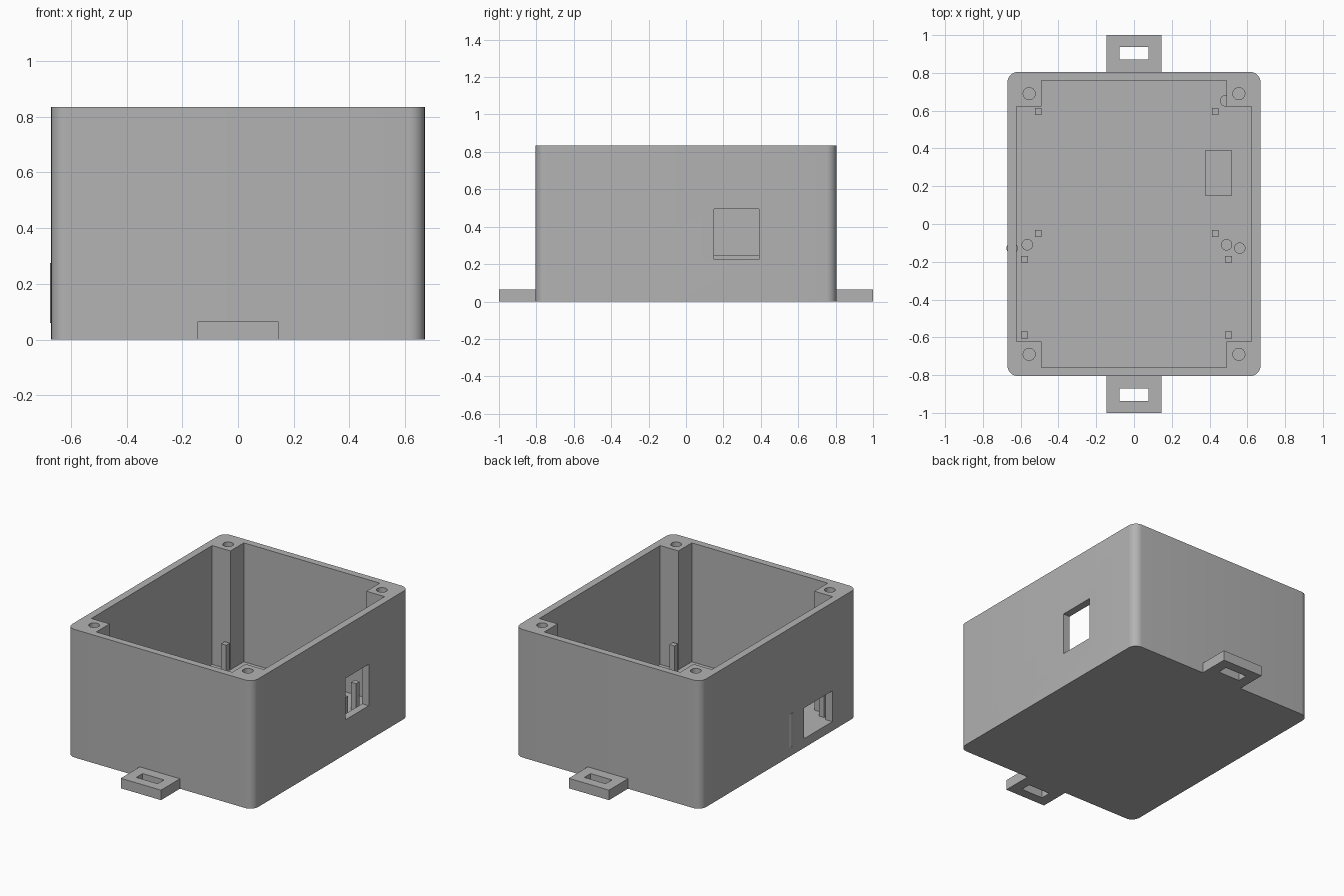
import bpy, bmesh
from math import sin, cos, pi, radians

if "Cube" in bpy.data.objects:
    bpy.data.objects.remove(bpy.data.objects["Cube"], do_unlink=True)

grey = bpy.data.materials.new("plastic grey")
grey.use_nodes = True
grey.diffuse_color = (0.45, 0.45, 0.45, 1)
grey.node_tree.nodes["Principled BSDF"].inputs["Base Color"].default_value = (0.45, 0.45, 0.45, 1)

HX, HY, H = 0.67, 0.805, 0.835      # outer half width, half depth, height
IX, IY = 0.622, 0.76                # cavity half sizes
BX, BY = 0.49, 0.622                # inner faces of the corner bosses
FLOOR = 0.06


def prism(name, points, z0, z1):
    """Extrude a closed outline upward."""
    bm = bmesh.new()
    face = bm.faces.new([bm.verts.new((x, y, z0)) for x, y in points])
    top = bmesh.ops.extrude_face_region(bm, geom=[face])["geom"]
    for v in top:
        if isinstance(v, bmesh.types.BMVert):
            v.co.z = z1
    bmesh.ops.recalc_face_normals(bm, faces=bm.faces)
    mesh = bpy.data.meshes.new(name)
    bm.to_mesh(mesh)
    bm.free()
    mesh.materials.append(grey)
    ob = bpy.data.objects.new(name, mesh)
    bpy.context.collection.objects.link(ob)
    return ob


def box(name, x0, x1, y0, y1, z0, z1):
    return prism(name, [(x0, y0), (x1, y0), (x1, y1), (x0, y1)], z0, z1)


def arc(cx, cy, r, start, sweep, n):
    return [(cx + r * cos(start + sweep * i / n), cy + r * sin(start + sweep * i / n))
            for i in range(n + 1)]


def cylinder(name, x, y, r, z0, z1):
    return prism(name, arc(x, y, r, 0, 2 * pi, 24)[:-1], z0, z1)


def select(ob):
    bpy.ops.object.select_all(action="DESELECT")
    ob.select_set(True)
    bpy.context.view_layer.objects.active = ob


def cut(target, cutter):
    cutter.hide_render = True
    mod = target.modifiers.new("cut", "BOOLEAN")
    mod.operation = "DIFFERENCE"
    mod.solver = "EXACT"
    mod.object = cutter
    select(target)
    bpy.ops.object.modifier_apply(modifier=mod.name)
    bpy.data.objects.remove(cutter, do_unlink=True)


def smooth(ob):
    select(ob)
    bpy.ops.object.shade_smooth_by_angle(angle=radians(30))


# Rounded outer case
R = 0.055
outline = []
for i, (sx, sy) in enumerate([(1, 1), (-1, 1), (-1, -1), (1, -1)]):
    outline += arc(sx * (HX - R), sy * (HY - R), R, i * pi / 2, pi / 2, 8)
case = prism("case", outline, 0, H)

# Cavity leaving a screw boss in every corner
quarter = [(IX, BY), (BX, BY), (BX, IY)]
cavity = quarter + [(-x, y) for x, y in reversed(quarter)]
cavity += [(-x, -y) for x, y in cavity]
cut(case, prism("cavity_cutter", cavity, FLOOR, H + 0.1))

# Side openings
cut(case, box("left_opening_cutter", 0.58, 0.75, 0.15, 0.39, 0.225, 0.495))
cut(case, box("right_opening_cutter", -0.75, -0.58, -0.55, -0.26, FLOOR, 0.26))

# Screw holes in the bosses
for sx in (-1, 1):
    for sy in (-1, 1):
        cut(case, cylinder("hole_cutter", sx * 0.555, sy * 0.69, 0.032, H - 0.35, H + 0.1))
smooth(case)

# Slotted mounting tabs
for name, s in (("front_tab", -1), ("back_tab", 1)):
    y0, y1 = sorted((s * HY, s * 1.0))
    tab = box(name, -0.145, 0.145, y0, y1, 0, 0.065)
    y0, y1 = sorted((s * 0.872, s * 0.937))
    cut(tab, box("slot_cutter", -0.077, 0.077, y0, y1, -0.1, 0.2))

# Support block behind the left opening
box("support_block", 0.375, 0.52, 0.15, 0.39, FLOOR, 0.247)

# Square board posts
w = 0.018
for x0, x1, y0, y1, label in ((-0.507, 0.43, -0.05, 0.595, "back"),
                              (-0.58, 0.5, -0.587, -0.187, "front")):
    for x in (x0, x1):
        for y in (y0, y1):
            box(label + "_board_post", x - w, x + w, y - w, y + w, FLOOR, 0.238)

# Round locating pegs
for x, y in ((-0.565, -0.11), (0.49, -0.11), (0.56, -0.128), (-0.645, -0.128),
             (0.485, 0.652), (-0.56, 0.652), (0.56, -0.652)):
    smooth(cylinder("locating_peg", x, y, 0.03, FLOOR, 0.275))
